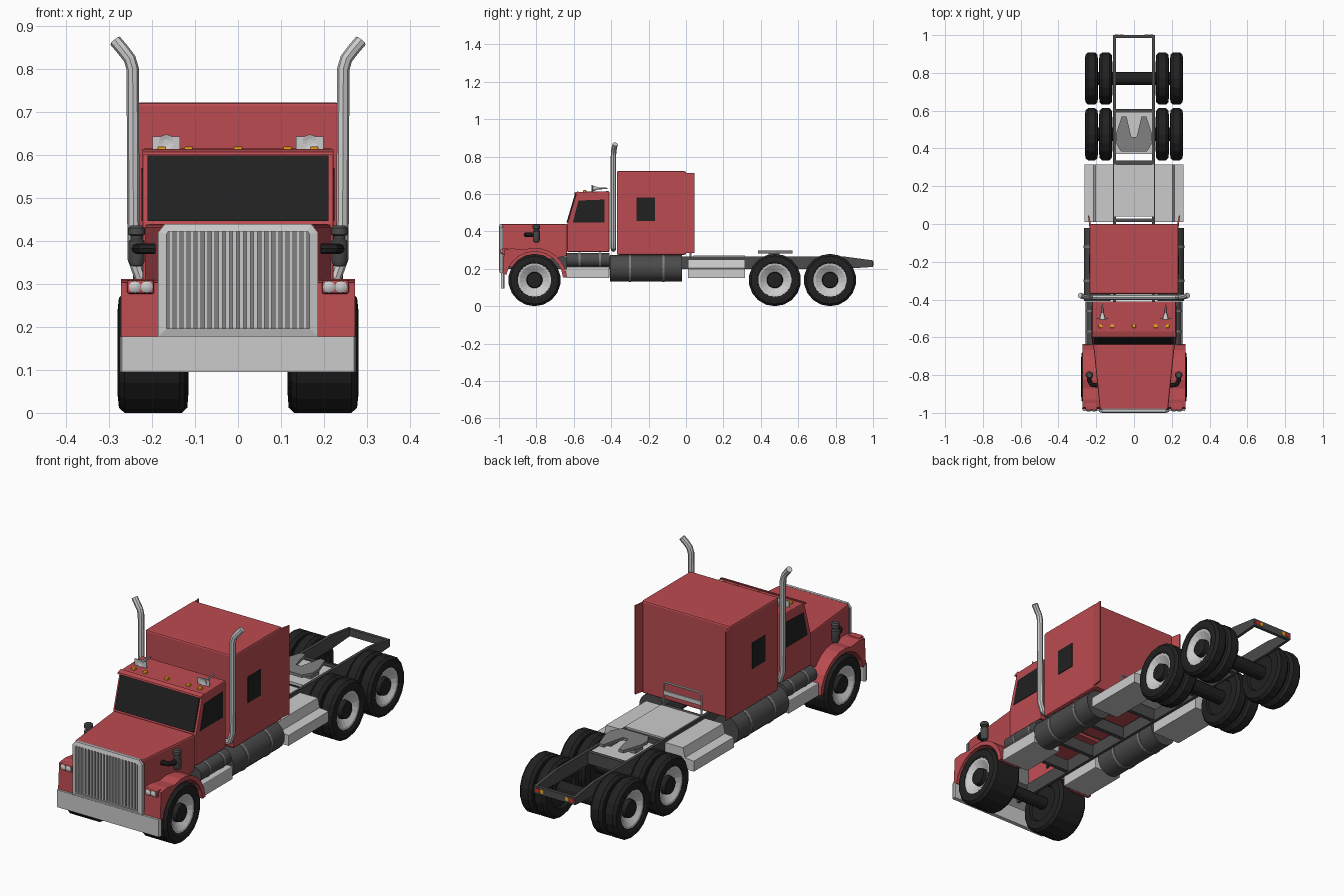
import bpy, bmesh, math
from mathutils import Vector

if "Cube" in bpy.data.objects:
    bpy.data.objects.remove(bpy.data.objects["Cube"])


def material(name, r, g, b):
    m = bpy.data.materials.new(name)
    m.diffuse_color = (r, g, b, 1)
    m.use_nodes = True
    m.node_tree.nodes["Principled BSDF"].inputs["Base Color"].default_value = m.diffuse_color
    return m


RED = material("red_paint", 0.5, 0.07, 0.08)
BLACK = material("black", 0.015, 0.015, 0.015)
DARK = material("dark_metal", 0.07, 0.07, 0.07)
MID = material("mid_grey", 0.22, 0.22, 0.22)
AMBER = material("amber", 0.9, 0.4, 0.01)
TAIL = material("tail_red", 0.8, 0.02, 0.02)
LAMP = material("lamp_glass", 0.95, 0.95, 0.95)


def finish(ob, mat, mirror=False, bevel=0, smooth=False):
    if mat:
        ob.data.materials.clear()
        ob.data.materials.append(mat)
    if smooth:
        bpy.ops.object.select_all(action='DESELECT')
        ob.select_set(True)
        bpy.context.view_layer.objects.active = ob
        bpy.ops.object.shade_smooth_by_angle(angle=math.radians(35))
    if bevel:
        b = ob.modifiers.new("bevel", 'BEVEL')
        b.width, b.segments = bevel, 2
    if mirror:
        ob.modifiers.new("mirror", 'MIRROR').use_mirror_merge = False
    return ob


def mesh(name, verts, faces, mat=None, **kw):
    me = bpy.data.meshes.new(name)
    me.from_pydata(verts, [], faces)
    bm = bmesh.new()
    bm.from_mesh(me)
    bmesh.ops.remove_doubles(bm, verts=bm.verts, dist=1e-5)
    bmesh.ops.recalc_face_normals(bm, faces=bm.faces)
    bm.to_mesh(me)
    bm.free()
    ob = bpy.data.objects.new(name, me)
    bpy.context.collection.objects.link(ob)
    return finish(ob, mat, **kw)


def place(axis, u, v, t):
    return {'x': (t, u, v), 'y': (u, t, v), 'z': (u, v, t)}[axis]


def prism(name, axis, pts, a, b, mat=None, **kw):
    n = len(pts)
    verts = [place(axis, u, v, t) for t in (a, b) for u, v in pts]
    faces = [list(range(n)), list(range(n, 2 * n))]
    faces += [(i, (i + 1) % n, n + (i + 1) % n, n + i) for i in range(n)]
    return mesh(name, verts, faces, mat, **kw)


def box(name, x, y, z, mat=None, **kw):
    return prism(name, 'z', [(x[0], y[0]), (x[1], y[0]), (x[1], y[1]), (x[0], y[1])], *z, mat, **kw)


def lathe(name, axis, c, profile, n=16, mat=None, **kw):
    verts, faces = [], []
    for r, t in profile:
        for i in range(n):
            a = -math.pi / 2 + 2 * math.pi * i / n
            p = place(axis, max(r, 1e-7) * math.cos(a), max(r, 1e-7) * math.sin(a), t)
            verts.append(Vector(p) + Vector(c))
    for k in range(len(profile) - 1):
        for i in range(n):
            j = (i + 1) % n
            faces.append((k * n + i, k * n + j, k * n + n + j, k * n + n + i))
    return mesh(name, verts, faces, mat, **kw)


def cyl(name, axis, c, r, h, n=16, mat=None, **kw):
    return lathe(name, axis, c, [(0, -h / 2), (r, -h / 2), (r, h / 2), (0, h / 2)], n, mat, **kw)


def tube(name, pts, r, mat=None, **kw):
    cu = bpy.data.curves.new(name, 'CURVE')
    cu.dimensions, cu.bevel_depth, cu.bevel_resolution, cu.use_fill_caps = '3D', r, 2, True
    s = cu.splines.new('POLY')
    s.points.add(len(pts) - 1)
    for p, q in zip(s.points, pts):
        p.co = (*q, 1)
    ob = bpy.data.objects.new(name, cu)
    bpy.context.collection.objects.link(ob)
    bpy.ops.object.select_all(action='DESELECT')
    ob.select_set(True)
    bpy.context.view_layer.objects.active = ob
    bpy.ops.object.convert(target='MESH')
    return finish(bpy.context.view_layer.objects.active, mat, **kw)


# Wheels and axles
def wheel(name, x, y, w, outer=True):
    h, c = w / 2, (x, y, 0.14)
    lathe(name + "_tyre", 'x', c, [(0.088, h - 0.025), (0.09, h - 0.005), (0.1, h), (0.128, h - 0.003), (0.14, h - 0.016),
          (0.14, 0.016 - h), (0.128, 0.003 - h), (0.09, -h), (0.085, 0.012 - h), (0, 0.012 - h)], 18, BLACK, mirror=True)
    if outer:
        lathe(name + "_rim", 'x', c, [(0.09, h - 0.008), (0.08, h - 0.01), (0.042, h - 0.035)], 18, mirror=True)
        lathe(name + "_hub", 'x', c, [(0.044, h - 0.036), (0.04, h - 0.012), (0, h - 0.01)], 18, BLACK, mirror=True)


wheel("front_wheel", 0.2, -0.81, 0.16)
cyl("front_axle", 'x', (0, -0.81, 0.14), 0.03, 0.3, 12, BLACK)
for i, y in enumerate((0.475, 0.77)):
    wheel(f"rear_outer_wheel_{i}", 0.225, y, 0.07)
    wheel(f"rear_inner_wheel_{i}", 0.15, y, 0.07, False)
    cyl(f"rear_axle_{i}", 'x', (0, y, 0.14), 0.035, 0.44, 12, BLACK)

# Chassis frame, crossmembers and rear lights
prism("frame_rail", 'x', [(-0.96, 0.2), (-0.96, 0.265), (0.85, 0.265), (1, 0.245), (1, 0.21), (0.85, 0.2)],
      0.096, 0.11, DARK, mirror=True)
for i, y in enumerate((-0.9, -0.6, -0.42, -0.2, 0.02, 0.325, 0.6)):
    box(f"crossmember_{i}", (-0.1, 0.1), (y - 0.01, y + 0.01), (0.205, 0.262), DARK)
box("rear_crossmember", (-0.11, 0.11), (0.985, 1.0), (0.21, 0.245), DARK)
for x, m in ((0.092, TAIL), (0.066, AMBER)):
    cyl("tail_light", 'y', (x, 0.998, 0.228), 0.01, 0.008, 10, m, mirror=True)

# Deck, fifth wheel coupling
box("deck_plate", (-0.105, 0.105), (0.04, 0.315), (0.255, 0.27))
box("coupling_base", (-0.096, 0.096), (0.37, 0.6), (0.245, 0.258))
box("coupling_post", (0.05, 0.08), (0.44, 0.5), (0.25, 0.285), MID, mirror=True)
prism("coupling_plate", 'z', [(-0.07, 0.385), (0.07, 0.385), (0.097, 0.43), (0.095, 0.48), (0.065, 0.57), (0.04, 0.57),
      (0.014, 0.46), (-0.014, 0.46), (-0.04, 0.57), (-0.065, 0.57), (-0.095, 0.48), (-0.097, 0.43)], 0.283, 0.297, MID)

# Side steps, tanks and bands
prism("rear_side_box", 'y', [(0.11, 0.15), (0.262, 0.15), (0.262, 0.2), (0.215, 0.205), (0.205, 0.25), (0.11, 0.25)],
      0.01, 0.315, mirror=True)
box("front_step", (0.11, 0.26), (-0.64, -0.41), (0.15, 0.212), mirror=True, bevel=0.004)
cyl("air_tank", 'y', (0.215, -0.525, 0.248), 0.037, 0.23, 16, DARK, mirror=True, smooth=True)
cyl("fuel_tank", 'y', (0.195, -0.215, 0.203), 0.07, 0.385, 20, DARK, mirror=True, smooth=True)
for y in (-0.57, -0.46):
    cyl("air_tank_band", 'y', (0.215, y, 0.248), 0.039, 0.01, 16, MID, mirror=True)
for y in (-0.3, -0.12):
    cyl("fuel_tank_band", 'y', (0.195, y, 0.203), 0.073, 0.012, 20, MID, mirror=True)

# Sleeper, side fairings, window, rear rack
box("sleeper", (-0.236, 0.236), (-0.37, 0.0), (0.275, 0.722), RED, bevel=0.008)
prism("sleeper_fairing", 'z', [(0.226, -0.01), (0.237, -0.01), (0.244, 0.045), (0.238, 0.045)], 0.285, 0.712, RED, mirror=True)
box("sleeper_window", (0.23, 0.239), (-0.265, -0.165), (0.455, 0.58), BLACK, mirror=True)
tube("rear_rack", [(-0.1, 0.025, 0.26), (-0.1, 0.025, 0.365), (-0.09, 0.025, 0.375), (0.09, 0.025, 0.375),
     (0.1, 0.025, 0.365), (0.1, 0.025, 0.26)], 0.005, smooth=True)
box("rear_rack_bar", (-0.1, 0.1), (0.021, 0.029), (0.315, 0.335))

# Cab with windows
prism("cab", 'x', [(-0.635, 0.29), (-0.635, 0.44), (-0.588, 0.598), (-0.575, 0.611), (-0.41, 0.615), (-0.41, 0.29)],
      -0.222, 0.222, RED, bevel=0.005)
prism("windshield", 'x', [(-0.639, 0.447), (-0.594, 0.599), (-0.58, 0.599), (-0.625, 0.447)], -0.21, 0.21, BLACK)
prism("sun_visor", 'x', [(-0.6, 0.6), (-0.597, 0.607), (-0.575, 0.614), (-0.575, 0.6)], -0.222, 0.222, RED)
prism("door_window", 'x', [(-0.605, 0.447), (-0.435, 0.447), (-0.435, 0.57), (-0.575, 0.565)], 0.215, 0.2245, BLACK, mirror=True)
for x in (-0.177, -0.115, 0, 0.115, 0.177):
    box("roof_marker", (x - 0.01, x + 0.01), (-0.55, -0.532), (0.608, 0.62), AMBER, bevel=0.003)
for s in (-1, 1):
    lathe("horn", 'y', (s * 0.167, -0.47, 0.63), [(0, -0.03), (0.018, -0.035), (0.006, 0), (0.003, 0.05), (0, 0.05)], 10)
box("horn_bracket", (0.135, 0.199), (-0.502, -0.498), (0.61, 0.643), mirror=True)

# Hood shell, open below
hood = [(s * x, y, z) for y, x in ((-0.985, 0.18), (-0.635, 0.216)) for s, z in ((-1, 0.2), (-1, 0.44), (1, 0.44), (1, 0.2))]
hood[4:] = [(x, y, max(z, 0.27)) for x, y, z in hood[4:]]
mesh("hood", hood, [(0, 1, 2, 3), (4, 5, 6, 7), (0, 1, 5, 4), (1, 2, 6, 5), (2, 3, 7, 6)], RED, bevel=0.008)

# Grille: backing, chamfered surround, slats
outer = [(-0.186, 0.178), (0.186, 0.178), (0.186, 0.42), (0.17, 0.44), (-0.17, 0.44), (-0.186, 0.42)]
inner = [(-0.166, 0.196), (0.166, 0.196), (0.166, 0.416), (0.162, 0.422), (-0.162, 0.422), (-0.166, 0.416)]
prism("grille_backing", 'y', outer, -0.986, -0.978, MID)
loops = [(outer, -0.984), (outer, -0.995), (inner, -1.0), (inner, -0.984)]
mesh("grille_surround", [(u, y, v) for ring, y in loops for u, v in ring],
     [(k * 6 + i, k * 6 + (i + 1) % 6, k * 6 + 6 + (i + 1) % 6, k * 6 + 6 + i) for k in range(3) for i in range(6)])
for i in range(20):
    x = -0.156 + i * 0.312 / 19
    box(f"grille_slat_{i}", (x - 0.0045, x + 0.0045), (-0.996, -0.985), (0.194, 0.424))

# Fender arch, built as an arc band
arc = [(-0.81 + 0.175 * math.cos(math.radians(a)), 0.14 + 0.172 * math.sin(math.radians(a))) for a in range(5, 111, 15)]
under = [(-0.81 + 0.153 * math.cos(math.radians(a)), 0.14 + 0.152 * math.sin(math.radians(a))) for a in range(170, 4, -15)]
prism("front_fender", 'x', arc + [(-0.93, 0.309), (-0.972, 0.303), (-0.98, 0.178)] + under, 0.165, 0.272, RED, mirror=True)

# Headlights and bumper
box("headlight_housing", (0.195, 0.258), (-0.985, -0.95), (0.277, 0.309), RED, mirror=True, bevel=0.005)
for x in (0.212, 0.24):
    lathe("headlight", 'y', (x, -0.985, 0.293), [(0.014, 0.004), (0.014, -0.003), (0.008, -0.007), (0, -0.008)], 14, LAMP,
          mirror=True, smooth=True)
prism("bumper", 'z', [(-0.275, -0.975), (-0.27, -0.99), (0.27, -0.99), (0.275, -0.975), (0.268, -0.97), (-0.268, -0.97)], 0.095, 0.178)

# Air cleaners with intake pipes
lathe("air_cleaner", 'z', (0.236, -0.8, 0), [(0, 0.34), (0.014, 0.342), (0.019, 0.352), (0.019, 0.4), (0.014, 0.405), (0.014, 0.412),
      (0.02, 0.415), (0.02, 0.43), (0.014, 0.436), (0, 0.436)], 14, DARK, mirror=True, smooth=True)
tube("intake_pipe", [(0.236, -0.8, 0.382), (0.236, -0.83, 0.382), (0.225, -0.85, 0.382), (0.19, -0.855, 0.382)], 0.012, BLACK,
     mirror=True, smooth=True)

# Exhaust stacks joined under the cab
tube("exhaust_stack", [(0, -0.388, 0.305), (0.2, -0.388, 0.305), (0.228, -0.388, 0.315), (0.243, -0.388, 0.36), (0.245, -0.388, 0.8),
     (0.252, -0.387, 0.824), (0.268, -0.384, 0.845), (0.286, -0.378, 0.866)], 0.0145, mirror=True, smooth=True)
